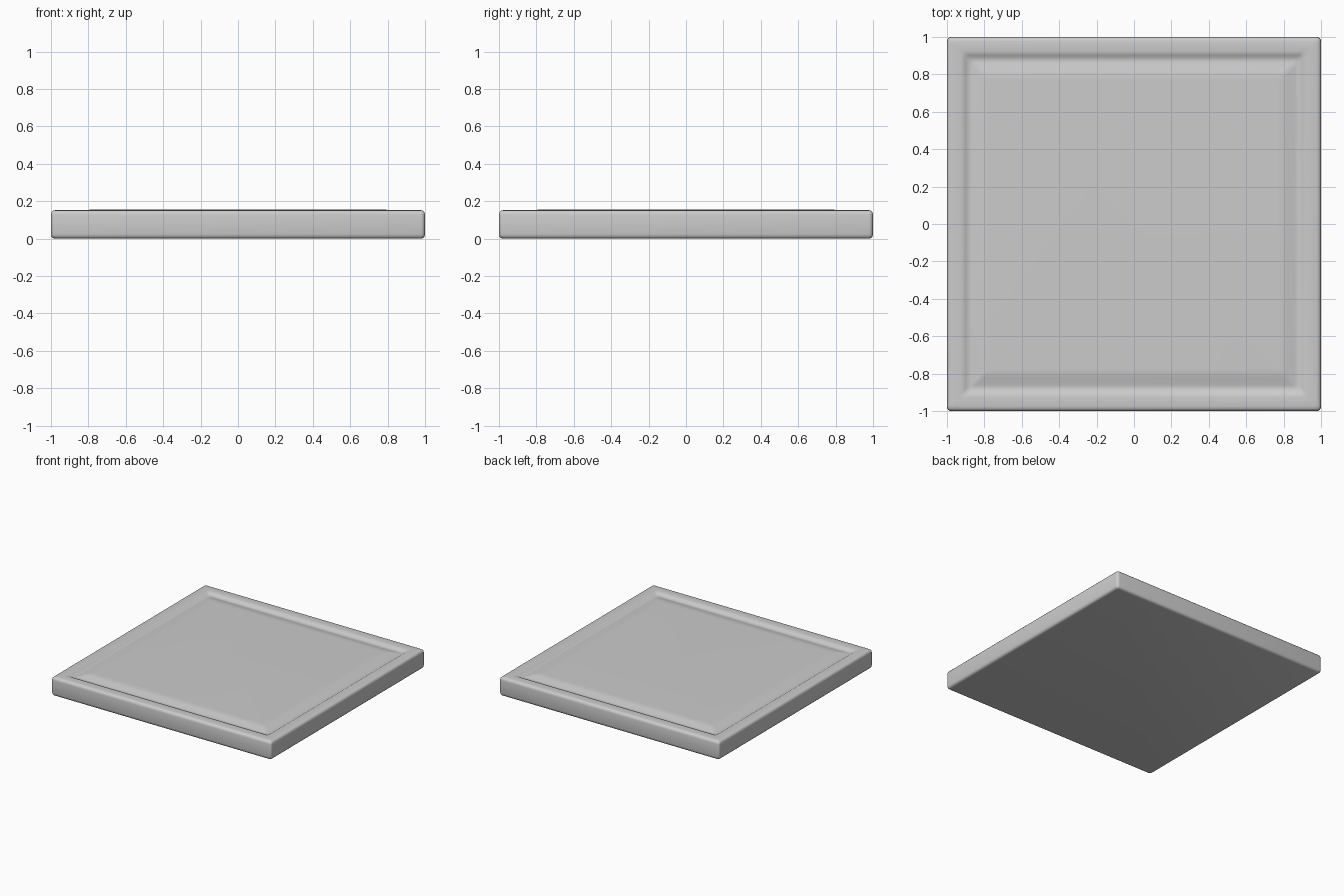
import bpy, bmesh, math

if "Cube" in bpy.data.objects:
    bpy.data.objects.remove(bpy.data.objects["Cube"])

# Rounded-square ring of points
def ring(bm, half, z, radius, steps=4):
    verts = []
    c = half - radius
    for q, (sx, sy) in enumerate([(1, 1), (-1, 1), (-1, -1), (1, -1)]):
        for i in range(steps + 1):
            a = math.pi / 2 * (q + i / steps)
            verts.append(bm.verts.new((sx * c + radius * math.cos(a),
                                       sy * c + radius * math.sin(a), z)))
    return verts

# Section from underside to centre: half width, height, corner radius
profile = [(0.978, 0.0, 0.012), (0.99, 0.003, 0.016), (0.997, 0.011, 0.02), (1.0, 0.024, 0.022),
           (1.0, 0.128, 0.022), (0.997, 0.141, 0.02), (0.989, 0.149, 0.018), (0.975, 0.152, 0.016),
           (0.925, 0.152, 0.02), (0.91, 0.149, 0.02), (0.90, 0.143, 0.02),
           (0.885, 0.136, 0.02), (0.872, 0.135, 0.02), (0.86, 0.137, 0.02),
           (0.82, 0.150, 0.02), (0.80, 0.154, 0.02), (0.77, 0.155, 0.02)]

bm = bmesh.new()
rings = [ring(bm, *p) for p in profile]
for a, b in zip(rings, rings[1:]):
    n = len(a)
    for i in range(n):
        j = (i + 1) % n
        bm.faces.new((a[i], a[j], b[j], b[i]))
bm.faces.new(rings[0])    # underside
bm.faces.new(rings[-1])   # raised panel
bmesh.ops.recalc_face_normals(bm, faces=bm.faces)

# Square slab with grooved raised panel
mesh = bpy.data.meshes.new("panel_tile")
bm.to_mesh(mesh)
bm.free()
tile = bpy.data.objects.new("panel_tile", mesh)
bpy.context.collection.objects.link(tile)
bpy.context.view_layer.objects.active = tile
tile.select_set(True)
bpy.ops.object.shade_smooth_by_angle(angle=math.radians(40))
